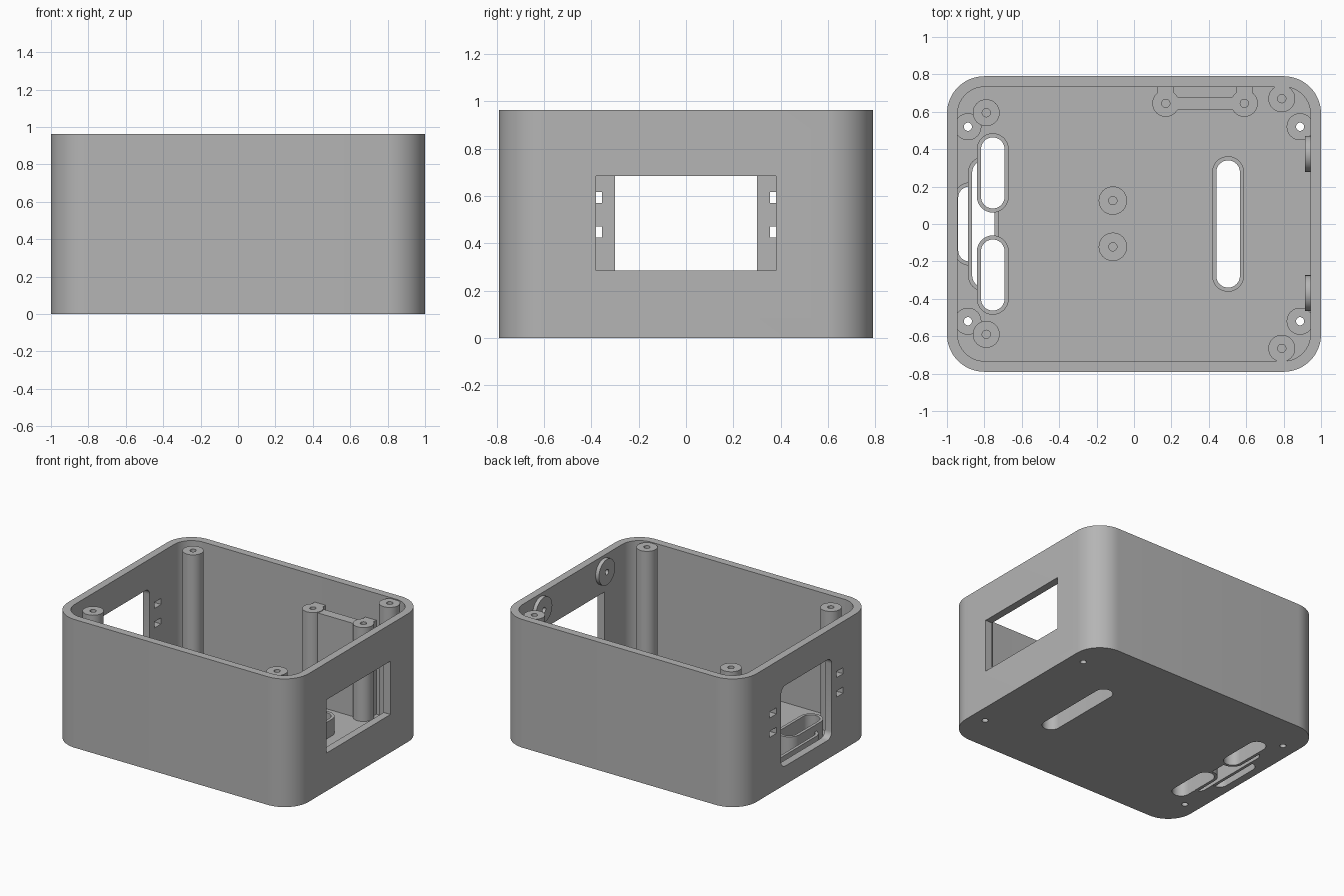
import bpy, bmesh, math
from mathutils import Matrix

if "Cube" in bpy.data.objects:
    bpy.data.objects.remove(bpy.data.objects["Cube"])

grey = bpy.data.materials.new("matte grey")
grey.diffuse_color = (0.46, 0.46, 0.46, 1)
grey.use_nodes = True
grey.node_tree.nodes["Principled BSDF"].inputs["Base Color"].default_value = grey.diffuse_color

SIDEWAYS = Matrix.Rotation(-math.pi / 2, 4, 'Y')   # local z -> -x, local x -> z
UPRIGHT = Matrix.Identity(4)
FLOOR = 0.055
RIM = 0.962


def rounded(cx, cy, hx, hy, r, n=12):
    """Outline of a rounded rectangle; a pill or circle when r equals a half size."""
    pts = []
    for k, (sx, sy) in enumerate([(1, 1), (-1, 1), (-1, -1), (1, -1)]):
        for i in range(n + 1):
            a = math.pi / 2 * (k + i / n)
            pts.append((cx + sx * (hx - r) + r * math.cos(a),
                        cy + sy * (hy - r) + r * math.sin(a)))
    return pts


def finish(name, bm, matrix):
    bmesh.ops.remove_doubles(bm, verts=bm.verts, dist=1e-5)
    bmesh.ops.transform(bm, matrix=matrix, verts=bm.verts)
    bmesh.ops.recalc_face_normals(bm, faces=bm.faces)
    me = bpy.data.meshes.new(name)
    bm.to_mesh(me)
    bm.free()
    me.materials.append(grey)
    ob = bpy.data.objects.new(name, me)
    bpy.context.collection.objects.link(ob)
    return ob


def prism(name, outline, z0, z1, matrix=UPRIGHT):
    bm = bmesh.new()
    lo = [bm.verts.new((x, y, z0)) for x, y in outline]
    hi = [bm.verts.new((x, y, z1)) for x, y in outline]
    bm.faces.new(lo)
    bm.faces.new(hi)
    for i in range(len(lo)):
        j = (i + 1) % len(lo)
        bm.faces.new((lo[i], lo[j], hi[j], hi[i]))
    return finish(name, bm, matrix)


def tube(name, outer, inner, z0, z1, hole_z=None, matrix=UPRIGHT):
    """Ring wall; with hole_z the hole is blind and ends at that height."""
    bm = bmesh.new()
    zi = z0 if hole_z is None else hole_z
    rings = [[bm.verts.new((x, y, z)) for x, y in o]
             for o, z in ((outer, z0), (outer, z1), (inner, z1), (inner, zi))]
    pairs = [(0, 1), (1, 2), (2, 3)]
    if hole_z is None:
        pairs.append((3, 0))
    else:
        bm.faces.new(rings[0])
        bm.faces.new(rings[3])
    for a, b in pairs:
        A, B = rings[a], rings[b]
        for i in range(len(A)):
            j = (i + 1) % len(A)
            bm.faces.new((A[i], A[j], B[j], B[i]))
    return finish(name, bm, matrix)


def cut(ob, cutters):
    bpy.context.view_layer.objects.active = ob
    for c in cutters:
        m = ob.modifiers.new("cut", 'BOOLEAN')
        m.operation, m.solver, m.object = 'DIFFERENCE', 'EXACT', c
        bpy.ops.object.modifier_apply(modifier=m.name)


def post(name, x, y, z1, r=0.072, hole=0.022, depth=0.2, through=False):
    return tube(name, rounded(x, y, r, r, r, 8), rounded(x, y, hole, hole, hole, 8),
                0.001 if through else 0.02, z1, None if through else max(z1 - depth, 0.04))


# Outer shell and its hollow
shell = prism("case_shell", rounded(0, 0, 1, 0.79, 0.2, 16), 0, RIM)
cavity = prism("cavity_cutter", rounded(0, 0, 0.943, 0.733, 0.143, 16), FLOOR, 1.2)

# Wall openings: wide display window on the right, rounded socket on the left
window = prism("window_cutter", rounded(0.485, 0, 0.2, 0.38, 0.0005, 1), -1.1, -0.9, SIDEWAYS)
socket = prism("socket_cutter", rounded(0.442, 0, 0.303, 0.3, 0.05, 6), 0.9, 1.1, SIDEWAYS)
cutters = [cavity, window, socket]
for s in (-1, 1):
    for z in (0.447, 0.593):
        cutters.append(prism("clip_slot_cutter", rounded(z, s * 0.395, 0.023, 0.04, 0.0005, 1),
                             0.9, 1.1, SIDEWAYS))

# Floor slots, each with a raised collar: name, centre x, y, half x, half y, height
slots = [("right_slot", 0.503, 0, 0.063, 0.34, 0.18),
         ("rear_cable_slot", -0.755, 0.273, 0.063, 0.19, 0.18),
         ("front_cable_slot", -0.755, -0.273, 0.063, 0.19, 0.18),
         ("middle_cable_slot", -0.805, 0, 0.06, 0.337, 0.13),
         ("wall_cable_slot", -0.88, 0, 0.06, 0.2, 0.09)]
done = []
for name, x, y, hx, hy, h in slots:
    collar = tube(name + "_collar", rounded(x, y, hx + 0.022, hy + 0.022, hx + 0.022),
                  rounded(x, y, hx, hy, hx), 0.001, h)
    cut(collar, done[1:])
    done.append(prism(name + "_cutter", rounded(x, y, hx, hy, hx), -0.1, 0.3))
cutters += done

# Short corner bosses with holes through the floor
for sx in (-1, 1):
    for sy in (-1, 1):
        x, y = sx * 0.888, sy * 0.52
        post("corner_boss", x, y, 0.14, through=True)
        cutters.append(prism("boss_hole_cutter", rounded(x, y, 0.022, 0.022, 0.022, 8), -0.1, 0.3))

cut(shell, cutters)
for c in cutters:
    bpy.data.objects.remove(c)

# Tall lid posts
for x, y in ((0.79, 0.67), (0.79, -0.665), (-0.79, 0.595), (-0.79, -0.59)):
    post("lid_post", x, y, 0.955)

# Short board posts in the middle
for y in (-0.122, 0.125):
    post("board_post", -0.113, y, 0.16, r=0.076)

# Bracket on the back wall: two posts, web between them and ribs to the wall
for x in (0.17, 0.59):
    post("bracket_post", x, 0.645, 0.76)
    prism("bracket_rib", rounded(x, 0.725, 0.045, 0.025, 0.0005, 1), 0.02, 0.76)
prism("bracket_web", rounded(0.38, 0.645, 0.155, 0.035, 0.0005, 1), 0.02, 0.755)

# Round pads inside the right wall
for y in (-0.37, 0.375):
    tube("wall_pad", rounded(0.845, y, 0.096, 0.096, 0.096, 10),
         rounded(0.845, y, 0.02, 0.02, 0.02, 10), -0.96, -0.915, -0.94, SIDEWAYS)

# Smooth curved walls, keep edges sharp
bpy.ops.object.select_all(action='SELECT')
bpy.context.view_layer.objects.active = shell
bpy.ops.object.shade_smooth_by_angle(angle=math.radians(30))
